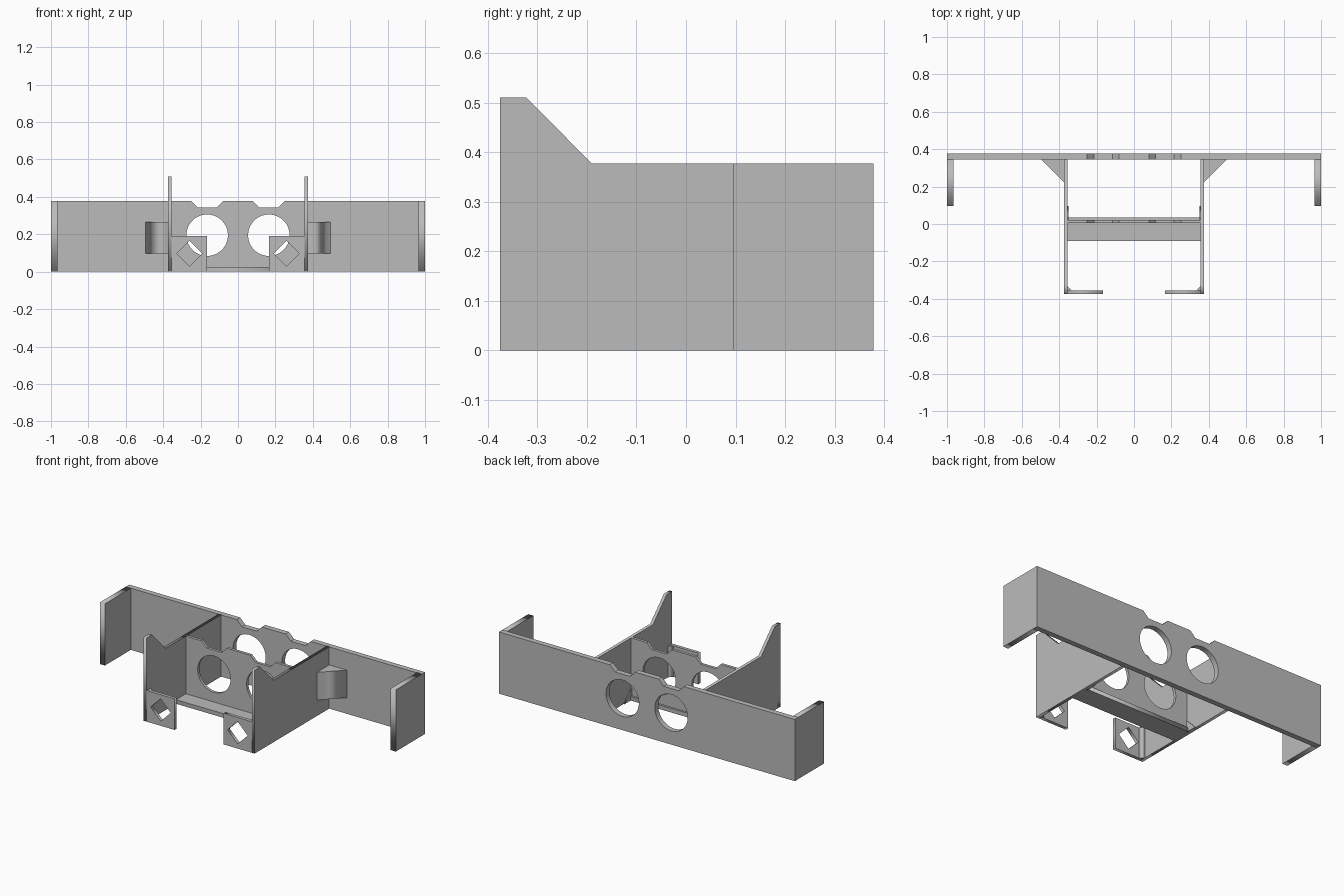
import bpy
import math
from mathutils import Matrix

cube = bpy.data.objects.get("Cube")
if cube:
    bpy.data.objects.remove(cube, do_unlink=True)

grey = bpy.data.materials.new("plain grey")
grey.use_nodes = True
colour = (0.5, 0.5, 0.5, 1)
grey.diffuse_color = colour
grey.node_tree.nodes["Principled BSDF"].inputs["Base Color"].default_value = colour

# Columns: directions of the outline's two axes and of its thickness
AXES = {
    "x": Matrix(((0, 0, 1, 0), (1, 0, 0, 0), (0, 1, 0, 0), (0, 0, 0, 1))),
    "y": Matrix(((1, 0, 0, 0), (0, 0, -1, 0), (0, 1, 0, 0), (0, 0, 0, 1))),
    "z": Matrix.Identity(4),
}


def plate(name, axis, low, high, outline, holes=()):
    """Extrude an outline with holes between two positions on an axis."""
    curve = bpy.data.curves.new(name, "CURVE")
    curve.dimensions = "2D"
    curve.fill_mode = "BOTH"
    curve.extrude = (high - low) / 2
    for loop in (outline, *holes):
        spline = curve.splines.new("POLY")
        spline.points.add(len(loop) - 1)
        spline.use_cyclic_u = True
        for point, (u, v) in zip(spline.points, loop):
            point.co = (u, v, 0, 1)
    obj = bpy.data.objects.new(name, curve)
    bpy.context.collection.objects.link(obj)
    shift = [0, 0, 0]
    shift["xyz".index(axis)] = (low + high) / 2
    obj.matrix_world = Matrix.Translation(shift) @ AXES[axis]
    bpy.ops.object.select_all(action="DESELECT")
    obj.select_set(True)
    bpy.context.view_layer.objects.active = obj
    bpy.ops.object.convert(target="MESH")
    obj = bpy.context.object
    obj.data.materials.clear()
    obj.data.materials.append(grey)
    if len(holes) > 1:
        bpy.ops.object.shade_smooth_by_angle(angle=math.radians(30))
    return obj


def rect(u0, u1, v0, v1):
    return [(u0, v0), (u1, v0), (u1, v1), (u0, v1)]


def ring(u, v, radius, count):
    return [(u + radius * math.cos(math.tau * i / count),
             v + radius * math.sin(math.tau * i / count)) for i in range(count)]


HEIGHT = 0.377


def notched_panel(name, half, y0, y1):
    """Upright panel with two top notches and two round openings."""
    right = [(half, 0), (half, HEIGHT), (0.25, HEIGHT), (0.215, 0.342),
             (0.115, 0.342), (0.08, HEIGHT)]
    outline = right + [(-x, z) for x, z in reversed(right)]
    holes = [ring(side * 0.165, 0.195, 0.111, 64) for side in (-1, 1)]
    plate(name, "y", y0, y1, outline, holes)


notched_panel("back_panel", 1, 0.345, 0.378)
notched_panel("cross_panel", 0.36, 0.005, 0.022)

# Floor ledge under the cross panel
plate("floor_ledge", "z", 0, 0.025, rect(-0.36, 0.36, -0.09, 0.034))

wall = [(-0.375, 0), (0.35, 0), (0.35, HEIGHT), (-0.19, HEIGHT),
        (-0.322, 0.51), (-0.375, 0.51)]

for label, s in (("left", 1), ("right", -1)):
    def mirror(points):
        return [(s * u, v) for u, v in points]

    # Side wall with raised front horn
    x0, x1 = sorted((s * 0.356, s * 0.375))
    plate(label + "_side_wall", "x", x0, x1, wall)

    # Flange at the end of the back panel
    x0, x1 = sorted((s * 0.966, s))
    plate(label + "_end_flange", "x", x0, x1, rect(0.095, 0.35, 0, HEIGHT))

    # Front tab with a diamond opening
    plate(label + "_front_tab", "y", -0.375, -0.355,
          mirror(rect(0.166, 0.375, 0, 0.19)),
          [mirror(ring(0.26, 0.097, 0.068, 4))])

    # Corner fillet behind the tab
    plate(label + "_tab_fillet", "z", 0, 0.19,
          mirror([(0.36, -0.36), (0.33, -0.36), (0.36, -0.328)]))

    # Outer gusset between wall and back panel
    plate(label + "_gusset", "z", 0.098, 0.267,
          mirror([(0.37, 0.35), (0.5, 0.35), (0.37, 0.22)]))

    # Thin rib behind the cross panel
    x0, x1 = sorted((s * 0.35, s * 0.357))
    plate(label + "_rib", "x", x0, x1,
          [(0.02, 0), (0.095, 0), (0.02, 0.075)])
